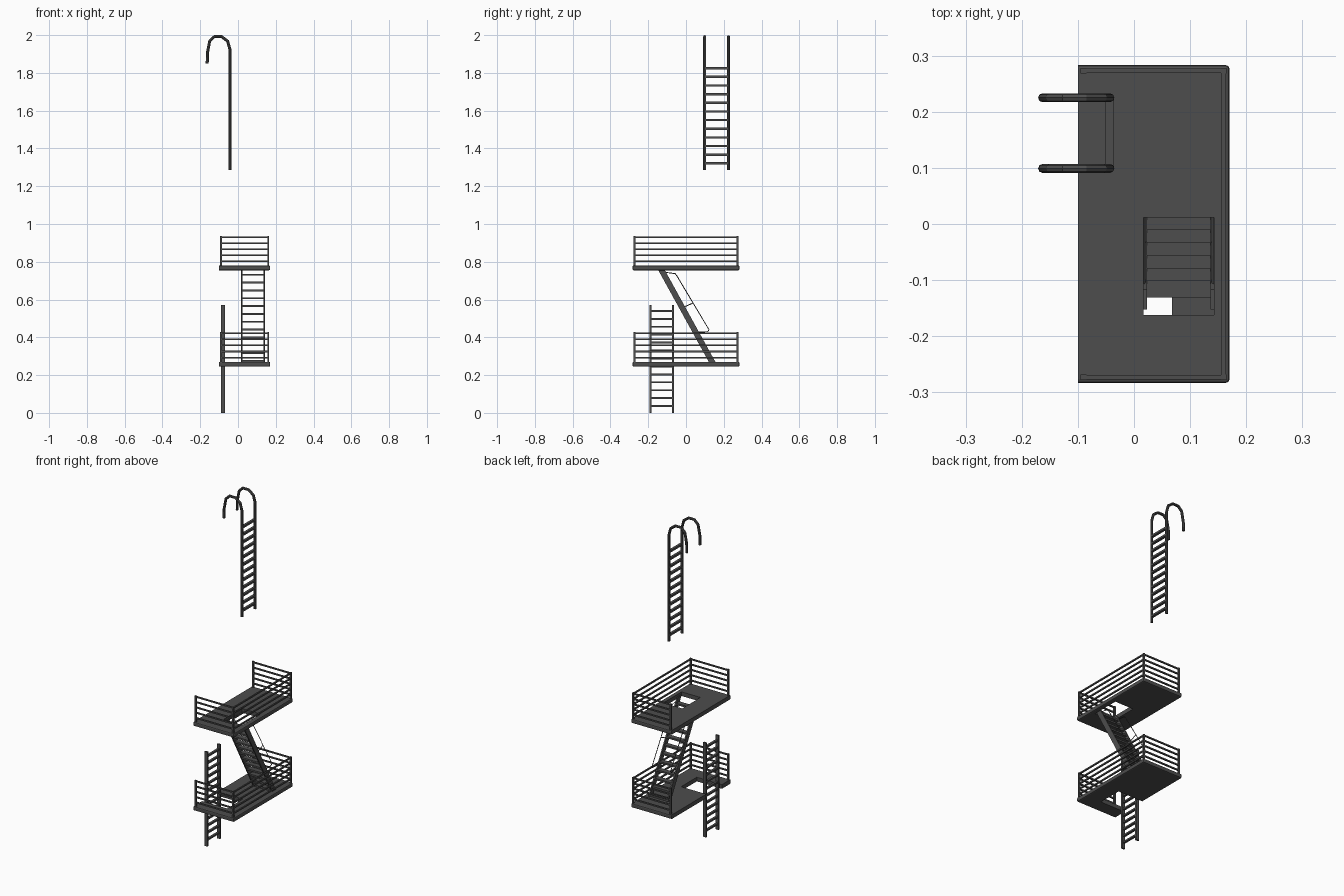
import bpy, bmesh
from mathutils import Vector, Matrix

if "Cube" in bpy.data.objects:
    bpy.data.objects.remove(bpy.data.objects["Cube"])

iron = bpy.data.materials.new("dark_iron")
iron.diffuse_color = (0.075, 0.075, 0.075, 1)
iron.use_nodes = True
iron.node_tree.nodes["Principled BSDF"].inputs["Base Color"].default_value = iron.diffuse_color


def finish(name, bm):
    me = bpy.data.meshes.new(name)
    bmesh.ops.recalc_face_normals(bm, faces=bm.faces)
    bm.to_mesh(me)
    bm.free()
    ob = bpy.data.objects.new(name, me)
    me.materials.append(iron)
    bpy.context.collection.objects.link(ob)
    return ob


def add_box(bm, lo, hi):
    lo, hi = Vector(lo), Vector(hi)
    m = Matrix.Translation((lo + hi) / 2) @ Matrix.Diagonal((*(hi - lo), 1))
    return bmesh.ops.create_cube(bm, size=1, matrix=m)["verts"]


def add_prism(bm, yz, x0, x1):
    f = bm.faces.new([bm.verts.new((x0, y, z)) for y, z in yz])
    r = bmesh.ops.extrude_face_region(bm, geom=[f])
    vs = [g for g in r["geom"] if isinstance(g, bmesh.types.BMVert)]
    bmesh.ops.translate(bm, verts=vs, vec=(x1 - x0, 0, 0))


def tubes(name, paths, radius, res=1):
    cu = bpy.data.curves.new(name, "CURVE")
    cu.dimensions = "3D"
    cu.bevel_depth = radius
    cu.bevel_resolution = res
    cu.use_fill_caps = True
    for p in paths:
        s = cu.splines.new("POLY")
        s.points.add(len(p) - 1)
        for pt, co in zip(s.points, p):
            pt.co = (*co, 1)
    cu.materials.append(iron)
    ob = bpy.data.objects.new(name, cu)
    bpy.context.collection.objects.link(ob)
    bpy.ops.object.select_all(action="DESELECT")
    bpy.context.view_layer.objects.active = ob
    ob.select_set(True)
    bpy.ops.object.convert(target="MESH")
    bpy.ops.object.shade_smooth_by_angle()
    return ob


# Deck plate with rounded outer rim and an opening
def deck(name, z0, hole_lo, hole_hi):
    bm = bmesh.new()
    add_box(bm, (-0.10, -0.283, z0), (0.17, 0.283, z0 + 0.025))
    outer = [e for e in bm.edges if any(v.co.x > 0 for v in e.verts)]
    bmesh.ops.bevel(bm, geom=outer, offset=0.006, segments=2, affect="EDGES", profile=0.5)
    ob = finish(name, bm)
    bm = bmesh.new()
    add_box(bm, (*hole_lo, z0 - 0.1), (*hole_hi, z0 + 0.1))
    cutter = finish(name + "_cutter", bm)
    cutter.hide_render = True
    mod = ob.modifiers.new("opening", "BOOLEAN")
    mod.operation = "DIFFERENCE"
    mod.solver = "EXACT"
    mod.object = cutter
    bpy.context.view_layer.objects.active = ob
    bpy.ops.object.modifier_apply(modifier=mod.name)
    bpy.data.objects.remove(cutter)


# Three-sided railing with corner posts and five bars
def railing(name, z):
    bm = bmesh.new()
    r, x0, x1, y1 = 0.004, -0.09, 0.16, 0.273
    for y in (-y1, y1):
        for x in (x0, x1):
            add_box(bm, (x - 0.005, y - 0.005, z), (x + 0.005, y + 0.005, z + 0.162))
    for i in range(5):
        h = z + 0.028 + i * 0.032
        for y in (-y1, y1):
            add_box(bm, (x0, y - r, h - r), (x1, y + r, h + r))
        add_box(bm, (x1 - r, -y1, h - r), (x1 + r, y1, h + r))
    finish(name, bm)


deck("lower_deck", 0.245, (-0.2, -0.20), (0.068, -0.05))
deck("upper_deck", 0.755, (0.017, -0.162), (0.143, 0.012))
railing("lower_railing", 0.265)
railing("upper_railing", 0.775)

# Steep stair: stringers and treads
sx0, sx1 = 0.015, 0.144
bm = bmesh.new()
profile = [(-0.152, 0.765), (-0.117, 0.765), (0.160, 0.262), (0.125, 0.262)]
for x in (sx0, sx1 - 0.008):
    add_prism(bm, profile, x, x + 0.008)
finish("stair_stringers", bm)
bm = bmesh.new()
for i in range(12):
    z = 0.275 + i * 0.0415
    y = 0.1425 - (z - 0.262) * 0.277 / 0.503
    add_box(bm, (sx0 + 0.004, y - 0.015, z - 0.005), (sx1 - 0.004, y + 0.015, z + 0.005))
finish("stair_treads", bm)

# Thin stair handrails with a middle strut
rails = []
for x in (sx0 + 0.003, sx1 - 0.003):
    rails.append([(x, -0.115, 0.745), (x, -0.057, 0.737), (x, -0.048, 0.725),
                  (x, 0.122, 0.44), (x, 0.115, 0.43), (x, 0.060, 0.427)])
    rails.append([(x, -0.012, 0.56), (x, 0.038, 0.582)])
tubes("stair_handrails", rails, 0.0025, 0)

# Lower ladder
bm = bmesh.new()
for y in (-0.187, -0.068):
    add_box(bm, (-0.09, y - 0.005, 0), (-0.07, y + 0.005, 0.57))
for i in range(13):
    z = 0.036 + i * 0.042
    add_box(bm, (-0.087, -0.187, z - 0.005), (-0.073, -0.068, z + 0.005))
finish("lower_ladder", bm)

# Upper ladder: hooked tube rails and rungs
hook = [(-0.043, 1.285), (-0.043, 1.925), (-0.055, 1.968), (-0.087, 1.992),
        (-0.125, 1.992), (-0.150, 1.968), (-0.162, 1.905), (-0.163, 1.85)]
tubes("upper_ladder_rails", [[(x, y, z) for x, z in hook] for y in (0.099, 0.225)], 0.008, 2)
bm = bmesh.new()
for i in range(12):
    z = 1.321 + i * 0.0458
    add_box(bm, (-0.051, 0.099, z - 0.006), (-0.036, 0.225, z + 0.006))
finish("upper_ladder_rungs", bm)
